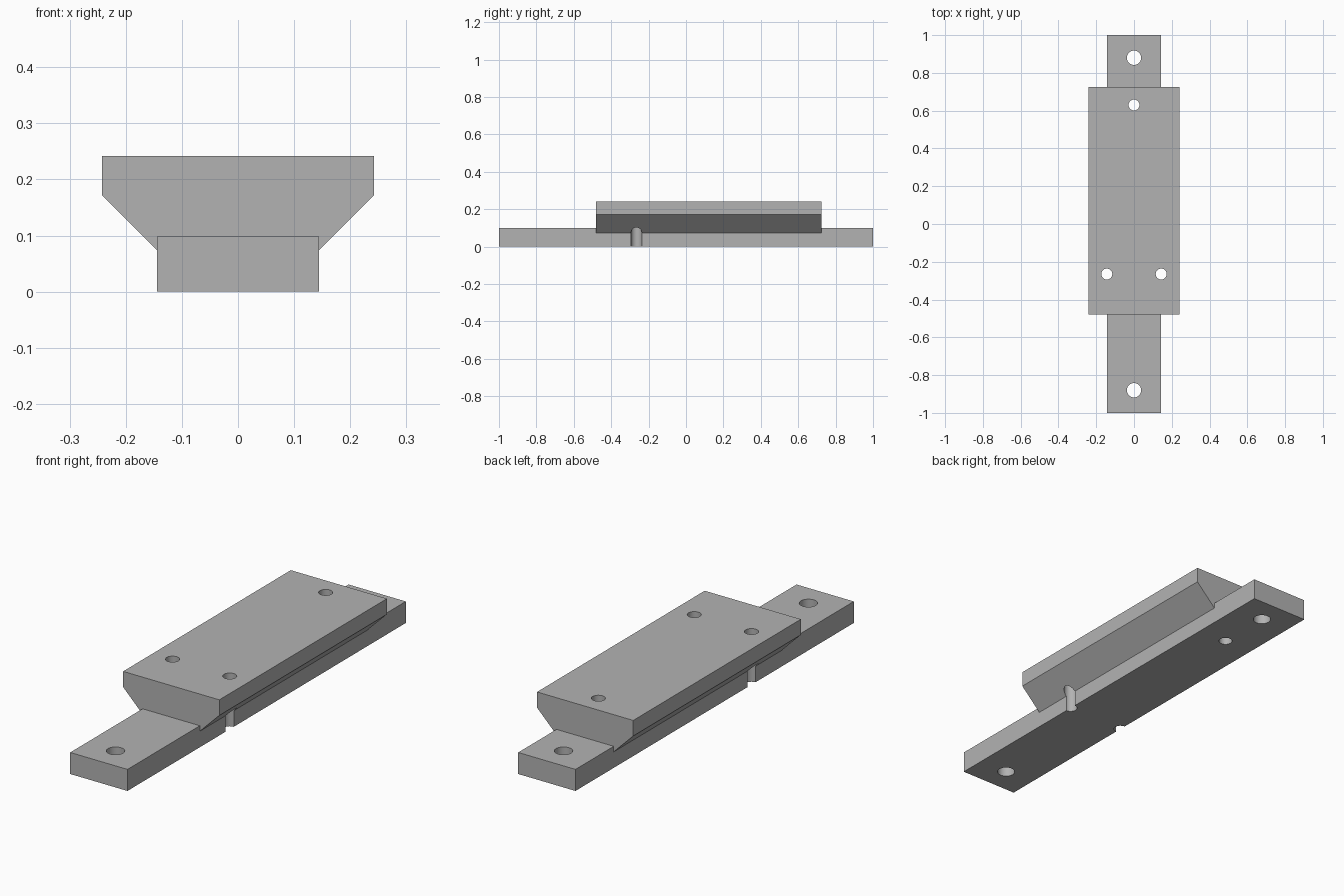
import bpy, bmesh

cube = bpy.data.objects.get("Cube")
if cube:
    bpy.data.objects.remove(cube, do_unlink=True)

grey = bpy.data.materials.new("plain grey")
grey.use_nodes = True
colour = (0.45, 0.45, 0.45, 1)
grey.diffuse_color = colour
grey.node_tree.nodes["Principled BSDF"].inputs["Base Color"].default_value = colour


def extrude_profile(name, half, y0, y1):
    """Mirror a half outline in x and extrude it along y."""
    outline = half + [(-x, z) for x, z in reversed(half)]
    bm = bmesh.new()
    face = bm.faces.new([bm.verts.new((x, y0, z)) for x, z in outline])
    ext = bmesh.ops.extrude_face_region(bm, geom=[face])
    verts = [g for g in ext["geom"] if isinstance(g, bmesh.types.BMVert)]
    bmesh.ops.translate(bm, verts=verts, vec=(0, y1 - y0, 0))
    bmesh.ops.recalc_face_normals(bm, faces=bm.faces)
    mesh = bpy.data.meshes.new(name)
    bm.to_mesh(mesh)
    bm.free()
    mesh.materials.append(grey)
    obj = bpy.data.objects.new(name, mesh)
    bpy.context.collection.objects.link(obj)
    return obj


def boolean(target, tool, operation):
    mod = target.modifiers.new(operation.lower(), "BOOLEAN")
    mod.operation = operation
    mod.solver = "EXACT"
    mod.object = tool
    bpy.context.view_layer.objects.active = target
    bpy.ops.object.modifier_apply(modifier=mod.name)
    bpy.data.objects.remove(tool, do_unlink=True)


# Mounting bar joined to the chamfered block
W = 0.144
body = extrude_profile("mounting_bar", [(W, 0), (W, 0.098)], -1, 1)
block = extrude_profile("chamfered_block",
                        [(W, 0.073), (0.242, 0.171), (0.242, 0.242)],
                        -0.48, 0.725)
boolean(body, block, "UNION")

# Screw holes at the bar ends, and smaller holes through the block
holes = [(0, 0.88, 0.038), (0, -0.88, 0.038), (0, 0.63, 0.029),
         (W, -0.265, 0.029), (-W, -0.265, 0.029)]
for x, y, radius in holes:
    bpy.ops.mesh.primitive_cylinder_add(vertices=48, radius=radius, depth=1,
                                        location=(x, y, 0.1))
    cutter = bpy.context.object
    cutter.name = "hole_cutter"
    cutter.data.materials.append(grey)
    cutter.hide_render = True
    boolean(body, cutter, "DIFFERENCE")

bpy.ops.object.select_all(action="DESELECT")
body.select_set(True)
bpy.context.view_layer.objects.active = body
bpy.ops.object.shade_smooth_by_angle()
